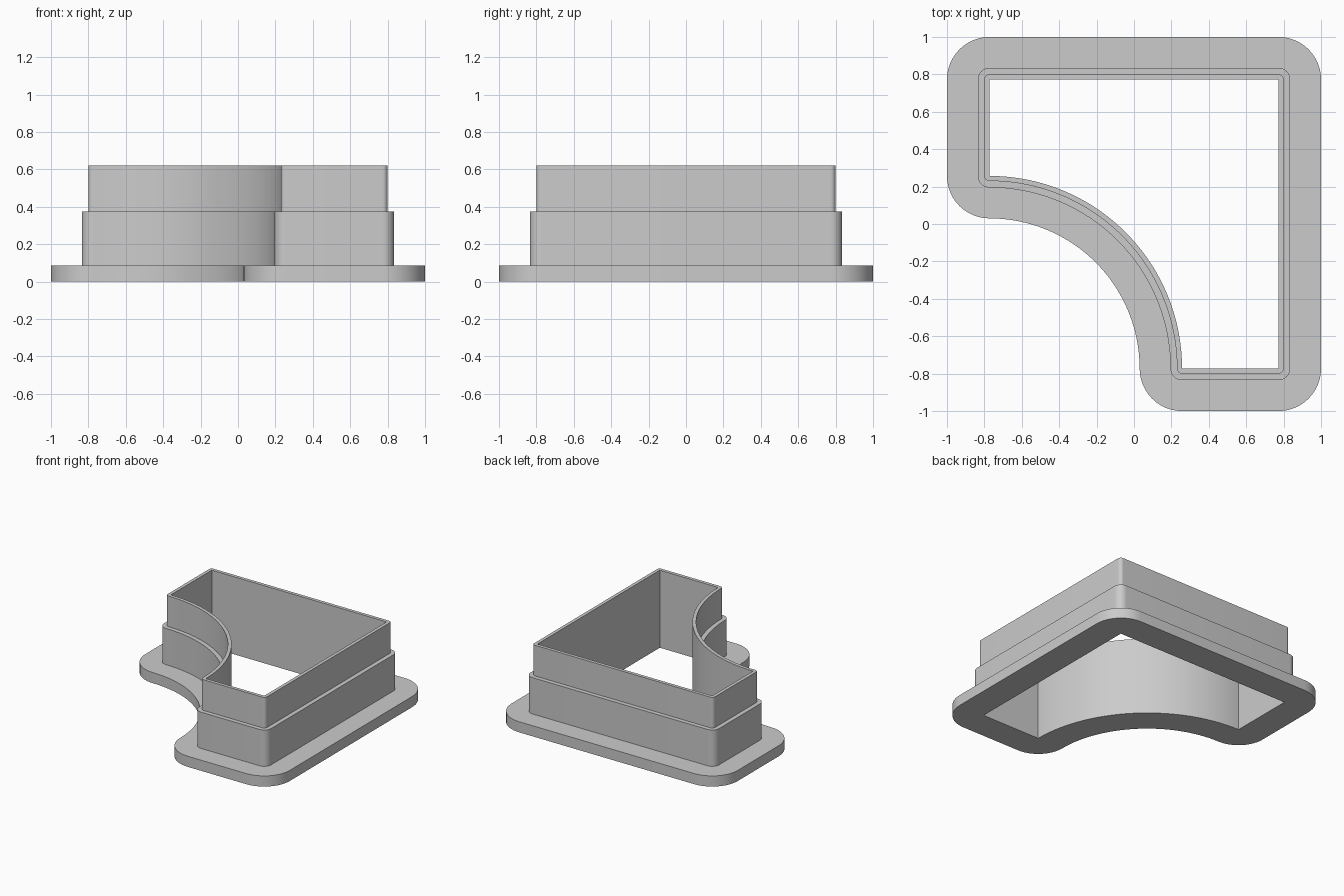
import bpy, bmesh, math

cube = bpy.data.objects.get("Cube")
if cube:
    bpy.data.objects.remove(cube, do_unlink=True)

EDGE = 0.773          # half size of the opening
RADIUS = 1.03         # concave quarter-circle cut from one corner
NOTCH = RADIUS - EDGE
CORNER_STEPS, ARC_STEPS = 12, 48


def arc(cx, cy, r, start, end, steps):
    """Points along an arc, angles in degrees."""
    return [(cx + r * math.cos(a), cy + r * math.sin(a))
            for a in (math.radians(start + (end - start) * i / steps)
                      for i in range(steps + 1))]


def outline(d):
    """Opening outline grown outward by d, with rounded corners."""
    corners = [(EDGE, EDGE, 0), (-EDGE, EDGE, 90), (-EDGE, NOTCH, 180),
               None, (NOTCH, -EDGE, 180), (EDGE, -EDGE, 270)]
    pts = []
    for c in corners:
        if c is None:
            pts += arc(-EDGE, -EDGE, RADIUS - d, 90, 0, ARC_STEPS)[1:-1]
        else:
            pts += arc(c[0], c[1], d, c[2], c[2] + 90, CORNER_STEPS)
    return pts


# Cross-section of the wall: (outward offset, height)
section = [(0, 0), (0.227, 0), (0.227, 0.085), (0.062, 0.085),
           (0.062, 0.375), (0.027, 0.375), (0.027, 0.62), (0, 0.62)]

# Loft the section around the outline
bm = bmesh.new()
rings = [[bm.verts.new((x, y, z)) for x, y in outline(d)] for d, z in section]
for k, ring in enumerate(rings):
    nxt = rings[(k + 1) % len(rings)]
    for i in range(len(ring)):
        j = (i + 1) % len(ring)
        bm.faces.new((ring[i], ring[j], nxt[j], nxt[i]))
bmesh.ops.remove_doubles(bm, verts=bm.verts, dist=0.0001)
bmesh.ops.recalc_face_normals(bm, faces=bm.faces)
mesh = bpy.data.meshes.new("stepped_cutter_frame")
bm.to_mesh(mesh)
bm.free()

frame = bpy.data.objects.new("stepped_cutter_frame", mesh)
bpy.context.collection.objects.link(frame)

# Plain grey material
grey = bpy.data.materials.new("light_grey")
grey.use_nodes = True
colour = (0.6, 0.6, 0.6, 1)
grey.diffuse_color = colour
grey.node_tree.nodes["Principled BSDF"].inputs["Base Color"].default_value = colour
mesh.materials.append(grey)

# Smooth curved walls, sharp rims
bpy.context.view_layer.objects.active = frame
frame.select_set(True)
bpy.ops.object.shade_smooth_by_angle(angle=math.radians(30))
